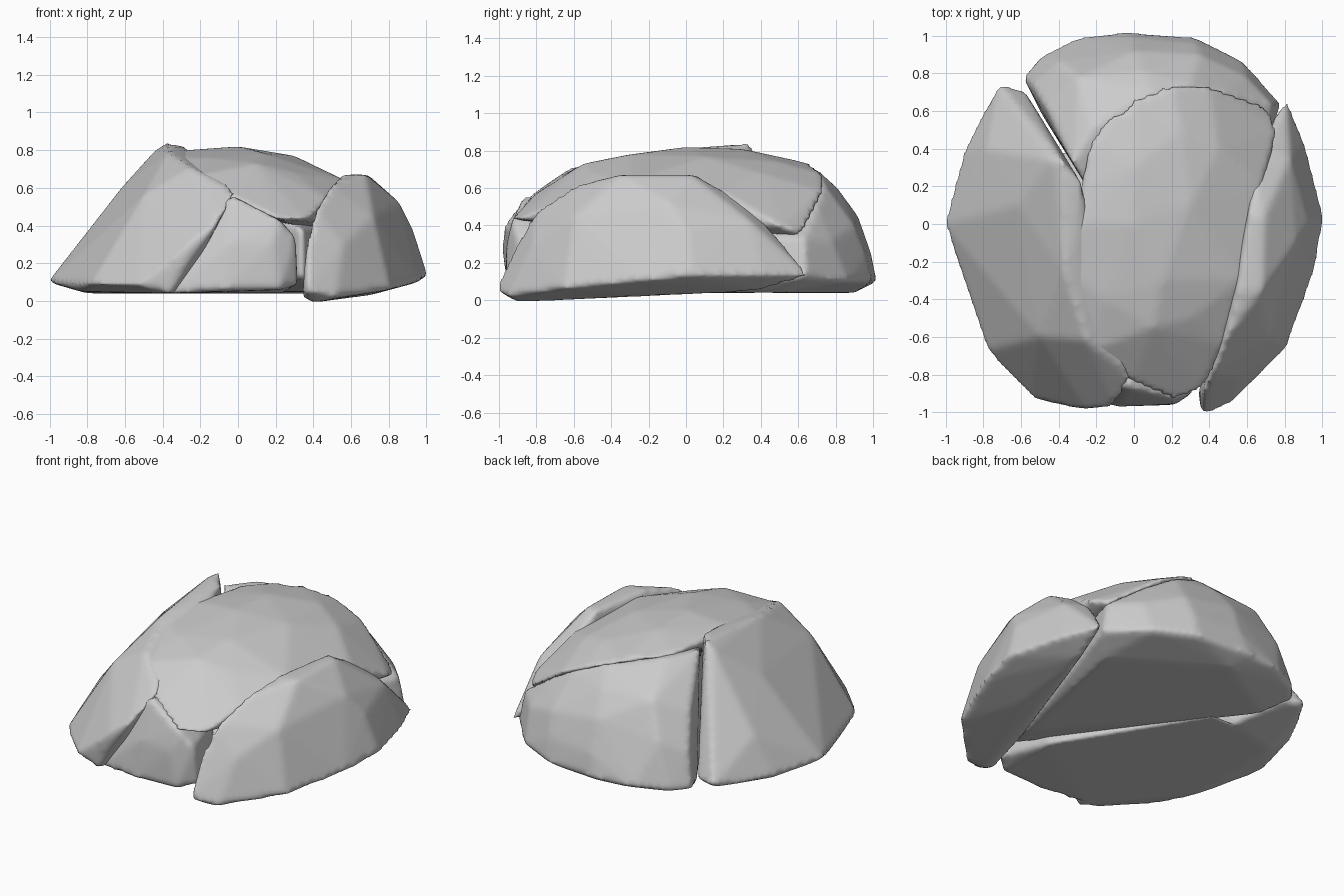
import bpy, bmesh


def stone(name, points, voxel=0.022, rounds=4):
    """Convex chunk wrapped around its corner points, with worn edges."""
    bm = bmesh.new()
    for p in points:
        bm.verts.new(p)
    hull = bmesh.ops.convex_hull(bm, input=bm.verts)
    loose = [v for v in bm.verts if not v.link_faces]
    bmesh.ops.delete(bm, geom=loose, context='VERTS')
    bmesh.ops.recalc_face_normals(bm, faces=bm.faces)
    mesh = bpy.data.meshes.new(name)
    bm.to_mesh(mesh)
    bm.free()
    ob = bpy.data.objects.new(name, mesh)
    bpy.context.collection.objects.link(ob)
    rm = ob.modifiers.new("even_surface", 'REMESH')
    rm.mode = 'VOXEL'
    rm.voxel_size = voxel
    rm.use_smooth_shade = True
    sm = ob.modifiers.new("worn_edges", 'SMOOTH')
    sm.factor = 0.5
    sm.iterations = rounds
    return ob


# leaning slab on the left
stone("left_slab", [
    (-1.01, 0, .1), (-.91, .38, .1), (-.72, .75, .12), (-.58, .71, .12),
    (-.78, -.67, .09), (-.53, -.93, .08), (-.84, -.4, .05), (-.8, .3, .04),
    (-.36, -.95, .04), (-.25, -.99, .3), (-.1, -.97, .42), (-.02, -.82, .57),
    (-.05, -.76, .61), (-.25, -.62, .71), (-.37, -.25, .79), (-.30, 0, .81),
    (-.28, .22, .82), (-.38, .34, .84), (-.44, .34, .8), (-.62, .1, .6),
    (-.5, -.6, .56), (-.78, .4, .35), (-.3, -.8, .04), (-.45, .4, .04)])

# right slab, tilted outwards
stone("right_slab", [
    (.36, -1.02, .06), (.34, -.9, .02), (.4, -.9, -.01), (.52, -.95, .02),
    (.81, -.66, .06), (.96, -.25, .1), (1.01, .03, .13), (.91, .42, .13),
    (.81, .66, .13), (.75, .58, .2), (.7, .42, .42), (.64, .28, .54),
    (.61, .05, .67), (.55, -.35, .67), (.49, -.6, .61), (.41, -.8, .48),
    (.36, -.91, .3), (.69, .03, .67), (.68, -.35, .67), (.86, -.1, .52),
    (.93, 0, .38), (.72, -.6, .45), (.83, .35, .42), (.7, -.2, .03),
    (.75, .4, .05), (.45, -.5, .02), (.56, -.82, .3)])

# big cap plate across the top
stone("top_plate", [
    (-.24, .22, .79), (-.24, .46, .76), (-.14, .56, .75), (0, .67, .73),
    (.2, .75, .67), (.4, .74, .58), (.72, .62, .35), (.76, .5, .4),
    (.68, .2, .57), (.57, -.3, .64), (.48, -.65, .54), (.36, -.89, .43),
    (.22, -.94, .43), (-.02, -.86, .53), (-.25, -.68, .66), (-.39, -.25, .76),
    (-.28, 0, .8), (0, 0, .82), (0, .3, .81), (.3, .1, .77), (.1, -.55, .73),
    (.3, -.5, .68), (.45, .4, .68), (.15, -.3, .78), (-.15, -.4, .76),
    (.25, .5, .74), (0, 0, .45), (.3, -.6, .4), (.5, .3, .35)])

# back chunk, reaching under the plate
stone("back_chunk", [
    (-.59, .78, .09), (-.5, .89, .09), (-.3, .99, .1), (-.05, 1.02, .1),
    (.33, .99, .1), (.57, .87, .1), (.78, .64, .12), (-.54, .74, .3),
    (-.47, .62, .52), (-.33, .33, .77), (-.22, .5, .76), (-.08, .6, .73),
    (.1, .7, .7), (.3, .74, .62), (.5, .7, .5), (.74, .63, .33),
    (-.4, .86, .38), (0, .92, .45), (.35, .9, .4), (.6, .78, .32),
    (-.3, .78, .6), (.05, .81, .6), (0, .99, .25), (.33, .96, .25),
    (-.5, .6, .04), (0, .9, .04), (.65, .5, .04), (.45, -.5, .05),
    (.34, -.76, .12), (.34, -.76, .38)])

# low block under the plate at the front
stone("front_block", [
    (-.38, -.9, .04), (-.1, -.97, .05), (.22, -.96, .06), (.32, -.87, .09),
    (.31, -.9, .33), (.22, -.93, .43), (-.03, -.87, .56), (-.1, -.86, .5),
    (-.06, -.95, .3), (.18, -.96, .3), (-.55, .4, .04), (-.3, .4, .04),
    (.25, -.5, .04), (-.1, -.4, .5), (.25, -.6, .4)])
